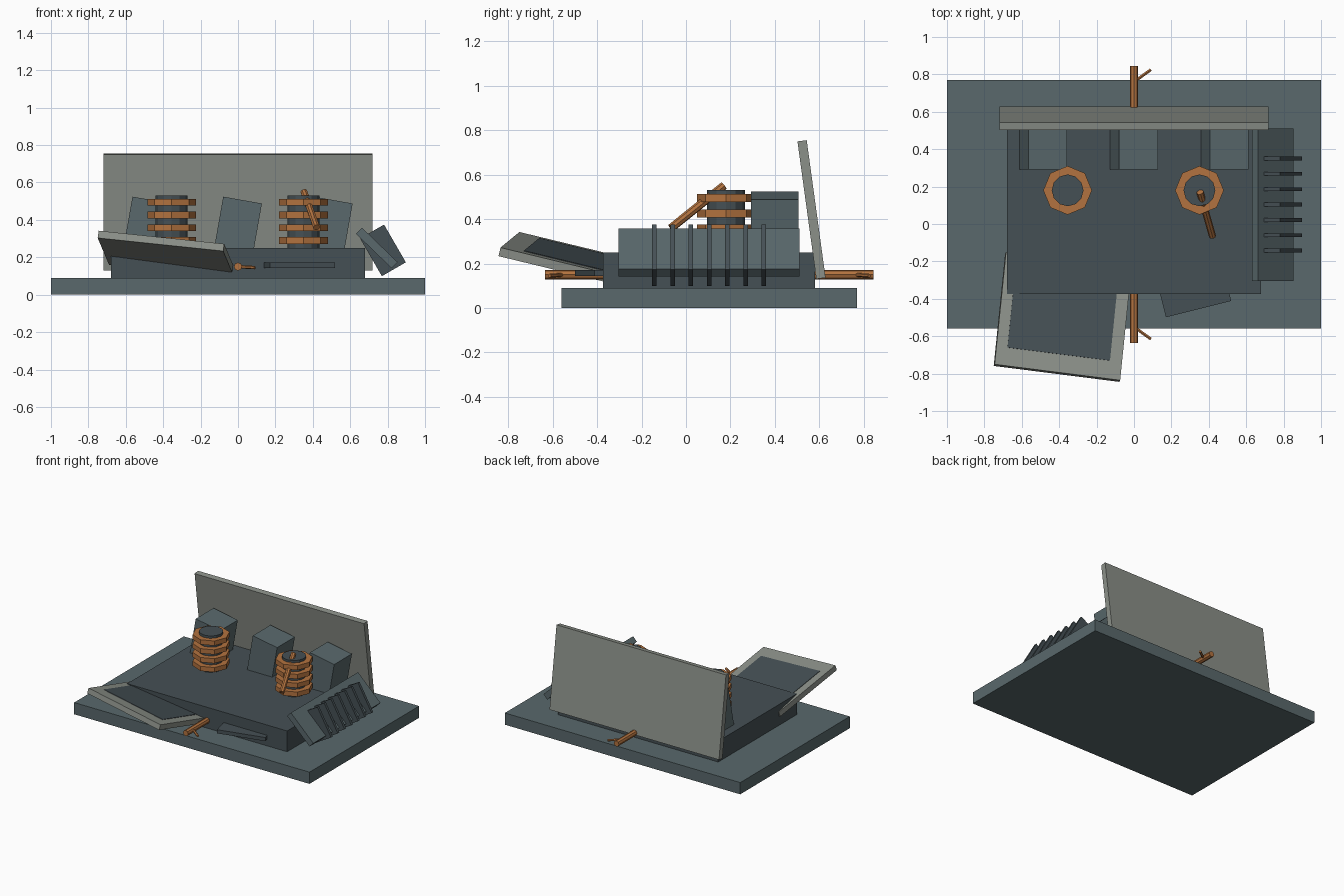
import bpy, bmesh, math
from mathutils import Vector, Matrix

if "Cube" in bpy.data.objects:
    bpy.data.objects.remove(bpy.data.objects["Cube"])


def material(name, rgb):
    m = bpy.data.materials.new(name)
    m.diffuse_color = (*rgb, 1)
    m.use_nodes = True
    m.node_tree.nodes["Principled BSDF"].inputs["Base Color"].default_value = m.diffuse_color
    return m


SLATE = material("slate", (0.10, 0.14, 0.15))
DARK = material("dark_slate", (0.06, 0.08, 0.09))
PANEL = material("panel_grey", (0.26, 0.28, 0.25))
COPPER = material("copper", (0.45, 0.17, 0.05))


def finish(name, bm, mat, matrix=Matrix()):
    me = bpy.data.meshes.new(name)
    bmesh.ops.recalc_face_normals(bm, faces=bm.faces)
    bm.to_mesh(me)
    bm.free()
    me.materials.append(mat)
    ob = bpy.data.objects.new(name, me)
    ob.matrix_world = matrix
    bpy.context.collection.objects.link(ob)
    return ob


def box(name, center, size, mat, rot=0, axis='Y', frame=None):
    bm = bmesh.new()
    bmesh.ops.create_cube(bm, size=1)
    bmesh.ops.scale(bm, vec=size, verts=bm.verts)
    m = Matrix.Translation(center) @ Matrix.Rotation(math.radians(rot), 4, axis)
    return finish(name, bm, mat, frame @ m if frame else m)


def rod(name, a, b, r, mat, sides=8):
    a, b = Vector(a), Vector(b)
    bm = bmesh.new()
    bmesh.ops.create_cone(bm, cap_ends=True, segments=sides, radius1=r, radius2=r,
                          depth=(b - a).length)
    q = (b - a).to_track_quat('Z', 'Y').to_matrix().to_4x4()
    return finish(name, bm, mat, Matrix.Translation((a + b) / 2) @ q)


def ring(name, center, outer, inner, h, mat, sides=8):
    bm = bmesh.new()
    profile = [(inner, -h / 2), (outer, -h / 2), (outer, h / 2), (inner, h / 2)]
    loops = []
    for i in range(sides):
        t = math.tau * i / sides
        loops.append([bm.verts.new((r * math.cos(t), r * math.sin(t), z)) for r, z in profile])
    for i in range(sides):
        p, q = loops[i], loops[(i + 1) % sides]
        for j in range(4):
            k = (j + 1) % 4
            bm.faces.new((p[j], q[j], q[k], p[k]))
    return finish(name, bm, mat, Matrix.Translation(center))


# Base slab and main housing
box("base_slab", (0, 0.105, 0.045), (2, 1.33, 0.09), SLATE)
box("housing", (0, 0.103, 0.17), (1.36, 0.955, 0.16), DARK)

# Leaning rear panel
box("rear_panel", (0, 0.565, 0.443), (1.44, 0.042, 0.625), PANEL, 7.8, 'X')

# Three tilted blocks in front of the panel
for i in (-1, 0, 1):
    box(f"tilted_block_{i + 2}", (i * 0.485, 0.4, 0.368), (0.21, 0.215, 0.28), SLATE, 10)

# Two copper coils
for side, x in (("left", -0.355), ("right", 0.35)):
    rod(f"{side}_coil_core", (x, 0.18, 0.24), (x, 0.18, 0.53), 0.085, DARK, 12)
    for n in range(4):
        ring(f"{side}_coil_ring_{n + 1}", (x, 0.18, 0.29 + 0.068 * n), 0.13, 0.08, 0.036, COPPER)

# Loose rod leaning out of the right coil
rod("loose_rod", (0.353, 0.17, 0.55), (0.42, -0.067, 0.36), 0.019, COPPER)

# Broken pipes front and back, each with a loose strand
rod("front_pipe", (0, -0.635, 0.15), (0, -0.33, 0.15), 0.022, COPPER)
rod("rear_pipe", (0, 0.54, 0.15), (0, 0.845, 0.15), 0.022, COPPER)
rod("front_strand", (0, -0.55, 0.15), (0.09, -0.615, 0.145), 0.009, COPPER, 6)
rod("rear_strand", (0, 0.76, 0.15), (0.09, 0.825, 0.145), 0.009, COPPER, 6)

# Plate slipping out of the front
box("front_plate", (0.321, -0.358, 0.157), (0.36, 0.2, 0.028), DARK, 14, 'Z')

# Skewed hatch at the front left, with a dark inlay
u = Vector((0.67, -0.085, -0.07)).normalized()
v = Vector((0.12, 1, -0.244))
v = (v - v.dot(u) * u).normalized()
w = u.cross(v)
hatch = Matrix.Translation((-0.745, -0.75, 0.342)) @ Matrix((u, v, w)).transposed().to_4x4()
box("hatch", (0.34, 0.31, -0.02), (0.68, 0.62, 0.04), PANEL, frame=hatch)
box("hatch_inlay", (0.337, 0.31, -0.009), (0.555, 0.42, 0.024), DARK, frame=hatch)

# Leaning radiator with seven fins
box("radiator", (0.742, 0.103, 0.25), (0.265, 0.815, 0.046), SLATE, 44)
for n in range(7):
    box(f"radiator_fin_{n + 1}", (0.775, 0.104 + 0.082 * (n - 3), 0.237),
        (0.233, 0.02, 0.148), DARK, 60)
